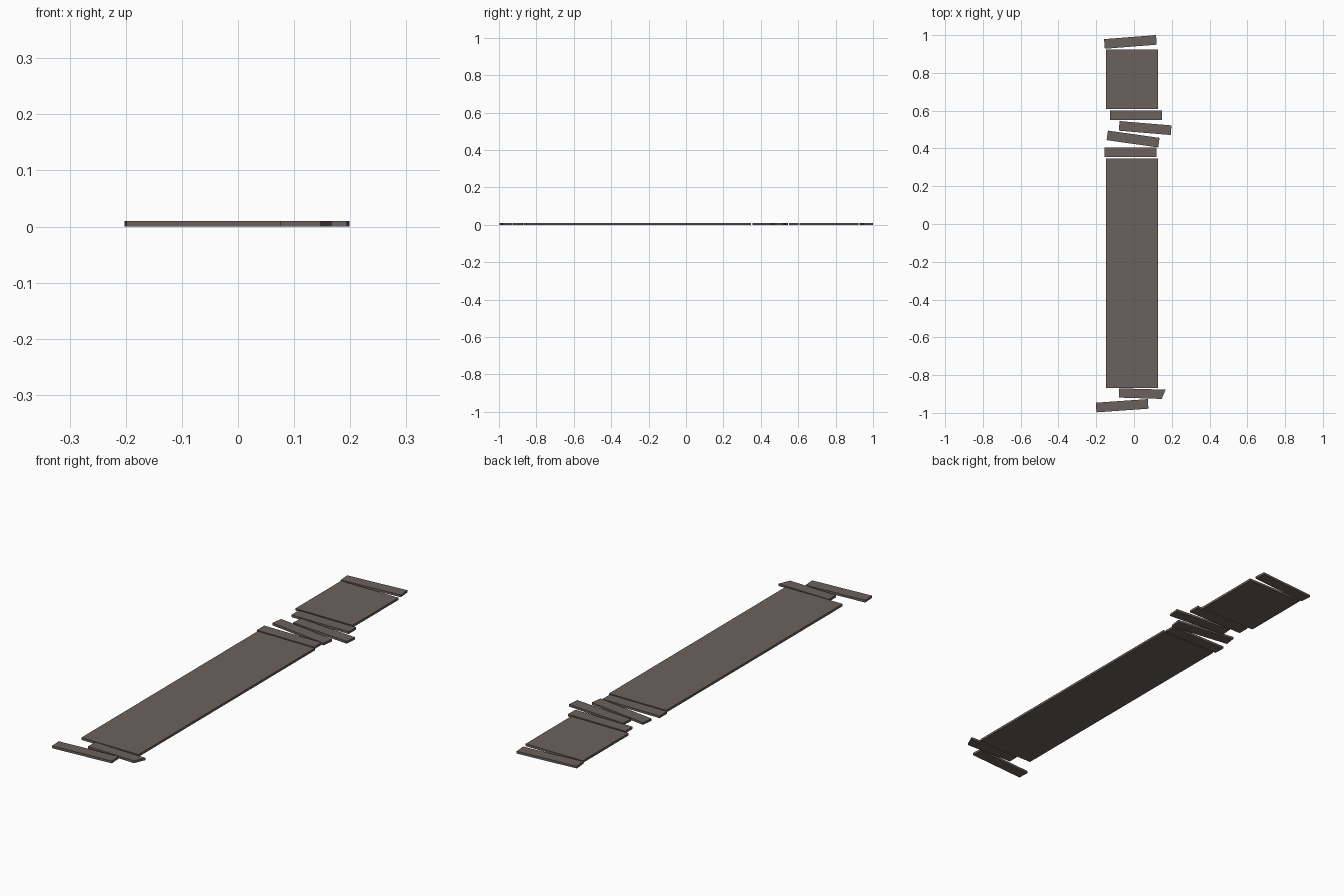
import bpy, bmesh, math

if "Cube" in bpy.data.objects:
    bpy.data.objects.remove(bpy.data.objects["Cube"])

THICK = 0.01
wood = bpy.data.materials.new("weathered grey brown wood")
wood.diffuse_color = (0.147, 0.120, 0.109, 1)
wood.use_nodes = True
wood.node_tree.nodes["Principled BSDF"].inputs["Base Color"].default_value = wood.diffuse_color


def slab(name, outline, loc=(0, 0), angle=0):
    """Flat board: an outline extruded upward from the ground."""
    bm = bmesh.new()
    face = bm.faces.new([bm.verts.new((x, y, 0)) for x, y in outline])
    top = bmesh.ops.extrude_face_region(bm, geom=[face])
    verts = [v for v in top["geom"] if isinstance(v, bmesh.types.BMVert)]
    bmesh.ops.translate(bm, verts=verts, vec=(0, 0, THICK))
    bmesh.ops.recalc_face_normals(bm, faces=bm.faces)
    mesh = bpy.data.meshes.new(name)
    bm.to_mesh(mesh)
    bm.free()
    mesh.materials.append(wood)
    ob = bpy.data.objects.new(name, mesh)
    ob.location = (loc[0], loc[1], 0)
    ob.rotation_euler.z = math.radians(angle)
    bpy.context.collection.objects.link(ob)
    return ob


def rect(w, d):
    return [(-w / 2, -d / 2), (w / 2, -d / 2), (w / 2, d / 2), (-w / 2, d / 2)]


# Long intact deck sections
for name, y0, y1 in (("long_deck", -0.867, 0.348), ("short_deck", 0.608, 0.923)):
    slab(name, rect(0.276, y1 - y0), (-0.0105, (y0 + y1) / 2))

# Loose planks: x, y, turn in degrees
planks = [(-0.019, 0.964, 4.5), (0.011, 0.575, 0), (0.059, 0.508, -4.8),
          (-0.005, 0.450, -8), (-0.019, 0.380, 0), (-0.063, -0.962, 4)]
for i, (x, y, a) in enumerate(planks):
    slab(f"loose_plank_{i + 1}", rect(0.276, 0.051), (x, y), a)

# Broken plank with a slanted end
slab("broken_plank", [(-0.080, -0.919), (0.147, -0.926), (0.167, -0.877), (-0.079, -0.870)])
